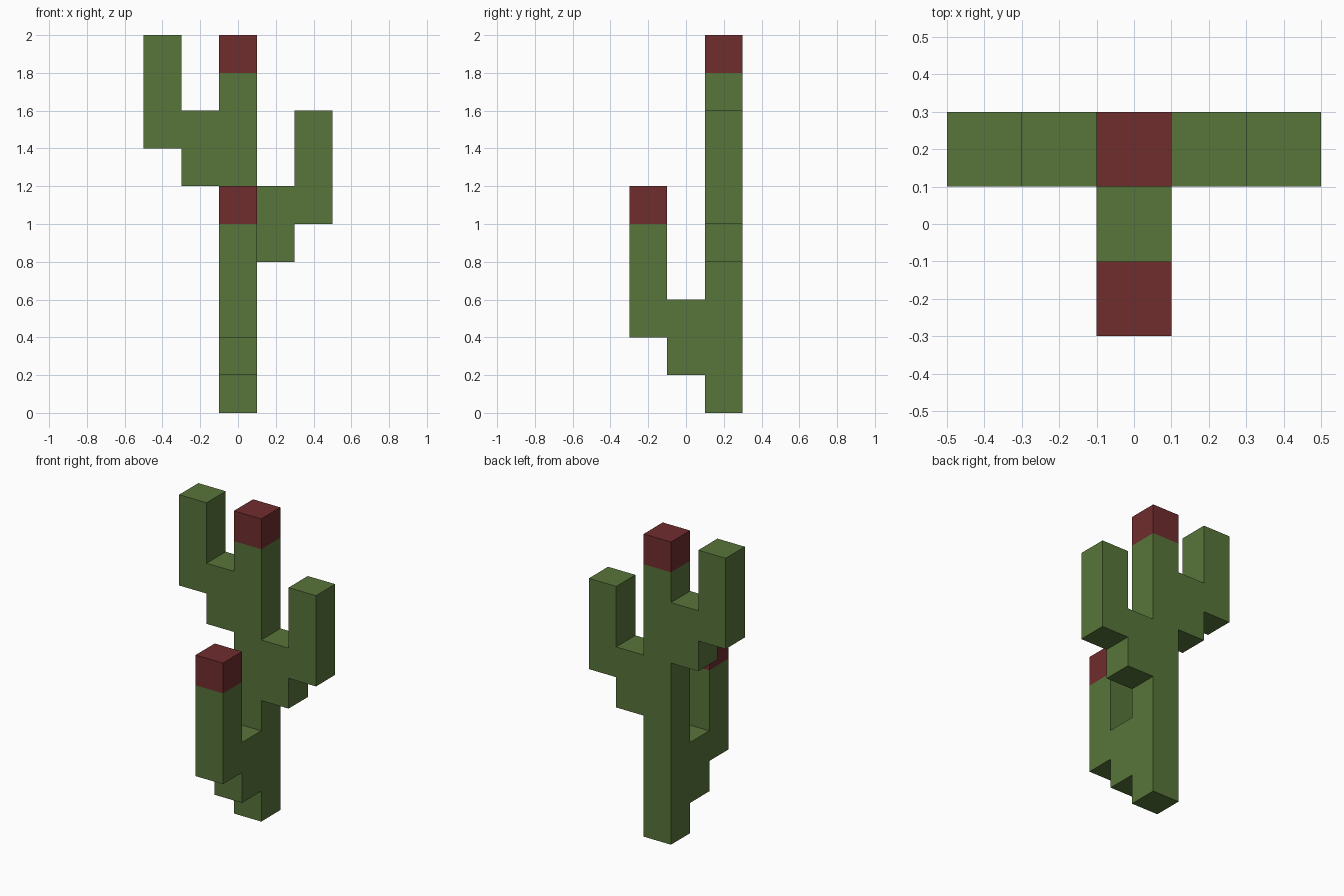
import bpy
import bmesh
import math
from itertools import product
from mathutils import Vector

default_cube = bpy.data.objects.get("Cube")
if default_cube:
    bpy.data.objects.remove(default_cube, do_unlink=True)

UNIT = 0.2                              # edge of one block
ORIGIN = Vector((-0.5, -0.3, 0.0))      # corner of the block grid


def make_material(name, rgb):
    color = (*rgb, 1.0)
    mat = bpy.data.materials.new(name)
    mat.use_nodes = True
    mat.diffuse_color = color
    bsdf = mat.node_tree.nodes["Principled BSDF"]
    bsdf.inputs["Base Color"].default_value = color
    bsdf.inputs["Roughness"].default_value = 0.9
    return mat


green = make_material("cactus green", (0.098, 0.178, 0.042))
red = make_material("flower red", (0.162, 0.026, 0.027))


def column(x, y, bottom, top):
    """Grid cells of one upright column."""
    return {(x, y, z) for z in range(bottom, top)}


# Each part is a set of blocks: a stub beside the trunk, then a raised tip
parts = {
    "trunk": (column(2, 2, 0, 9), green),
    "trunk_flower": (column(2, 2, 9, 10), red),
    "left_arm": (column(3, 2, 4, 6) | column(4, 2, 5, 8), green),
    "right_arm": (column(1, 2, 6, 8) | column(0, 2, 7, 10), green),
    "front_arm": (column(2, 1, 1, 3) | column(2, 0, 2, 5), green),
    "front_arm_flower": (column(2, 0, 5, 6), red),
}
occupied = set().union(*(cells for cells, _ in parts.values()))


def add_outer_faces(bm, cell):
    """Add the block sides that do not touch another block."""
    center = ORIGIN + (Vector(cell) + Vector((0.5, 0.5, 0.5))) * UNIT
    for axis, sign in product(range(3), (-1, 1)):
        normal = Vector((0, 0, 0))
        normal[axis] = sign
        if tuple(int(c + n) for c, n in zip(cell, normal)) in occupied:
            continue
        u = Vector((0, 0, 0))
        u[(axis + 1) % 3] = 1
        v = normal.cross(u)
        corners = (-u - v, u - v, u + v, v - u)
        bm.faces.new([bm.verts.new(center + (normal + c) * UNIT / 2)
                      for c in corners])


# Build every part and merge its coplanar block sides
for name, (cells, mat) in parts.items():
    bm = bmesh.new()
    for cell in sorted(cells):
        add_outer_faces(bm, cell)
    bmesh.ops.remove_doubles(bm, verts=bm.verts, dist=0.001)
    bmesh.ops.dissolve_limit(bm, angle_limit=math.radians(1),
                             verts=bm.verts, edges=bm.edges)
    mesh = bpy.data.meshes.new(name)
    bm.to_mesh(mesh)
    bm.free()
    mesh.materials.append(mat)
    bpy.context.collection.objects.link(bpy.data.objects.new(name, mesh))
